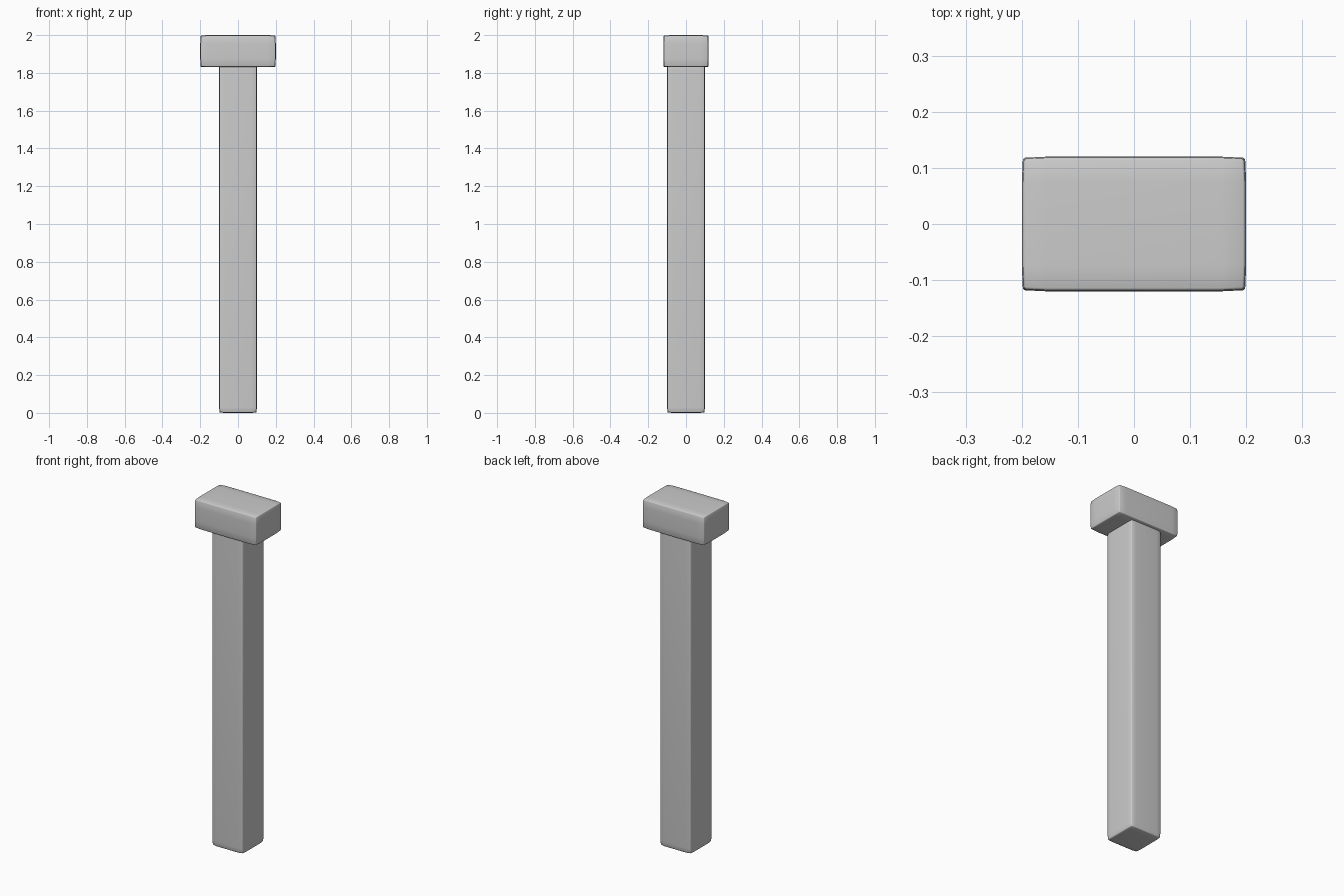
import bpy, bmesh
from mathutils import Vector

cube = bpy.data.objects.get("Cube")
if cube:
    bpy.data.objects.remove(cube, do_unlink=True)

grey = bpy.data.materials.new("plain grey")
grey.use_nodes = True
colour = (0.6, 0.6, 0.6, 1)
grey.diffuse_color = colour
grey.node_tree.nodes["Principled BSDF"].inputs["Base Color"].default_value = colour


def soft_box(name, low, high, strip, pull):
    """Box with a loop near each edge, edges eased inward, and smooth shading."""
    low, high = Vector(low), Vector(high)
    centre, half = (low + high) / 2, (high - low) / 2
    bm = bmesh.new()
    bmesh.ops.create_cube(bm, size=2)
    for v in bm.verts:
        v.co = Vector(a * b for a, b in zip(v.co, half))
    # Support loops beside the edges
    for axis in range(3):
        for side in (-1, 1):
            normal = Vector((0, 0, 0))
            normal[axis] = side
            bmesh.ops.bisect_plane(bm, geom=bm.verts[:] + bm.edges[:] + bm.faces[:],
                                   plane_co=normal * (half[axis] - strip), plane_no=normal)
    # Ease edges and corners inward
    for v in bm.verts:
        outer = [i for i in range(3) if abs(v.co[i]) > half[i] - 0.0001]
        for i in outer:
            v.co[i] *= 1 - pull * (len(outer) - 1) / half[i]
        v.co += centre
    bmesh.ops.recalc_face_normals(bm, faces=bm.faces[:])
    for f in bm.faces:
        f.smooth = True
    mesh = bpy.data.meshes.new(name)
    bm.to_mesh(mesh)
    bm.free()
    mesh.materials.append(grey)
    obj = bpy.data.objects.new(name, mesh)
    bpy.context.collection.objects.link(obj)
    # Small rounding along the outer edges only
    bevel = obj.modifiers.new("edge rounding", "BEVEL")
    bevel.width = pull * 2
    bevel.segments = 2
    bevel.limit_method = "ANGLE"
    return obj


soft_box("shaft", (-0.1, -0.1, 0), (0.1, 0.1, 1.85), 0.03, 0.002)
soft_box("head", (-0.2, -0.12, 1.83), (0.2, 0.12, 2), 0.045, 0.002)
